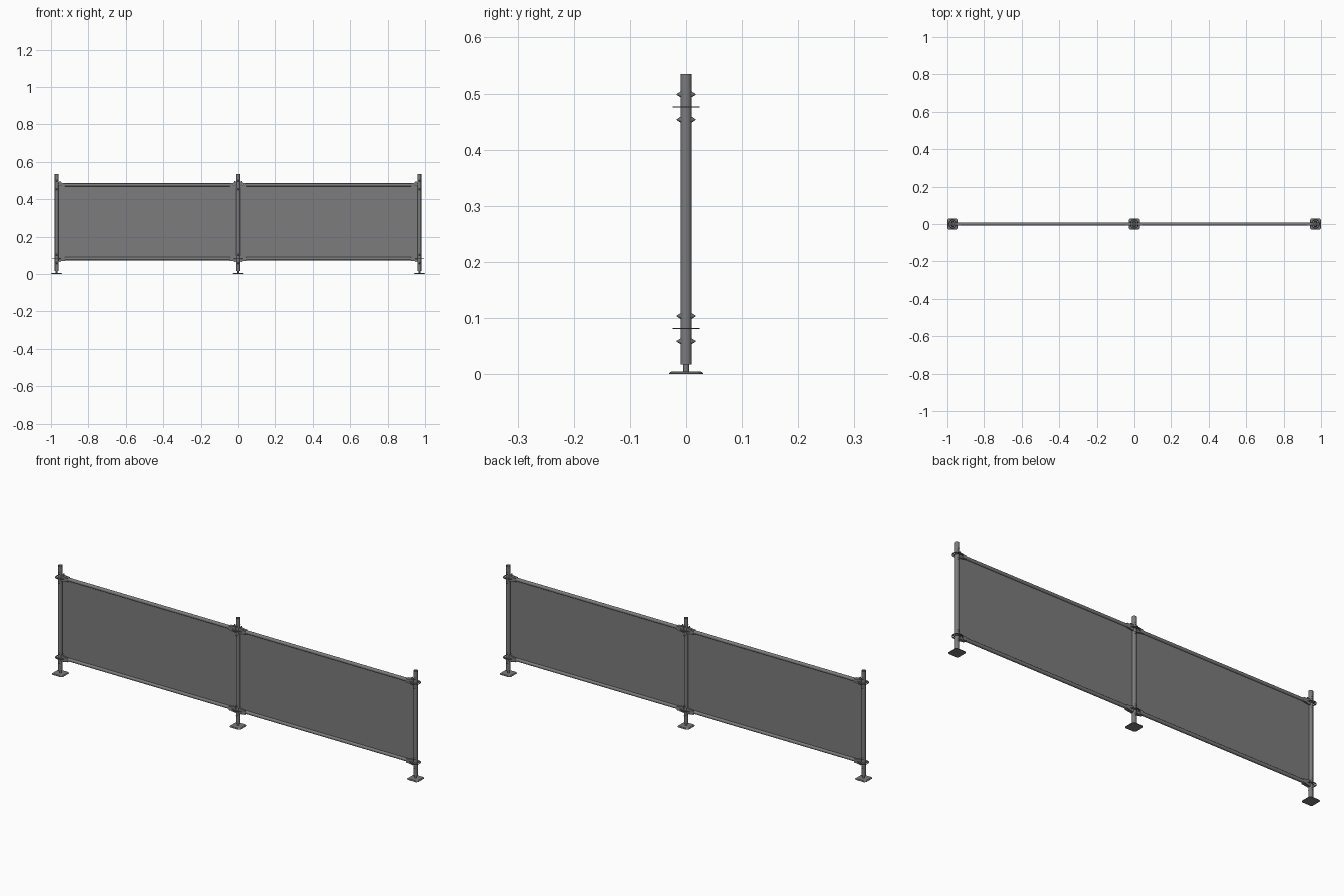
import bpy, bmesh
from math import cos, sin, pi
from mathutils import Matrix, Vector

if "Cube" in bpy.data.objects:
    bpy.data.objects.remove(bpy.data.objects["Cube"])

POSTS = (-0.97, 0.0, 0.97)
LEVELS = (0.081, 0.476)

steel = bpy.data.materials.new("dark_steel")
steel.diffuse_color = (0.2, 0.2, 0.2, 1)
steel.use_nodes = True
steel.node_tree.nodes["Principled BSDF"].inputs["Base Color"].default_value = steel.diffuse_color


def finish(name, bm, smooth=True):
    bmesh.ops.recalc_face_normals(bm, faces=bm.faces[:])
    me = bpy.data.meshes.new(name)
    bm.to_mesh(me)
    bm.free()
    me.materials.append(steel)
    ob = bpy.data.objects.new(name, me)
    bpy.context.collection.objects.link(ob)
    if smooth:
        bpy.ops.object.select_all(action='DESELECT')
        ob.select_set(True)
        bpy.context.view_layer.objects.active = ob
        bpy.ops.object.shade_smooth_by_angle(angle=0.6)
    return ob


def lathe(bm, profile, x=0, z=0, n=20, closed=False):
    """Revolve (radius, height) points around a vertical axis."""
    rings = [[bm.verts.new((x + r * cos(2 * pi * i / n), r * sin(2 * pi * i / n), z + h))
              for i in range(n)] for r, h in profile]
    pairs = list(zip(rings, rings[1:]))
    if closed:
        pairs.append((rings[-1], rings[0]))
    else:
        bm.faces.new(rings[0])
        bm.faces.new(rings[-1])
    for a, b in pairs:
        for i in range(n):
            j = (i + 1) % n
            bm.faces.new((a[i], a[j], b[j], b[i]))


def box(bm, center, size, turn=0):
    m = Matrix.Rotation(turn, 4, 'Z') @ Matrix.Translation(center) @ Matrix.Diagonal((*size, 1))
    return bmesh.ops.create_cube(bm, size=1, matrix=m)['verts']


def plate_outline(half, cut, x, z):
    k = half - cut
    return [Vector((x + sx * a, sy * b, z)) for sx, sy, a, b in
            ((1, 1, half, k), (1, 1, k, half), (-1, 1, k, half), (-1, 1, half, k),
             (-1, -1, half, k), (-1, -1, k, half), (1, -1, k, half), (1, -1, half, k))]


for x in POSTS:
    # hollow upright
    bm = bmesh.new()
    lathe(bm, [(0.010, 0.017), (0.010, 0.535), (0.008, 0.535), (0.008, 0.017)], x, closed=True)
    finish("post", bm)

    # base plate with bevelled rim, and the jack stem
    bm = bmesh.new()
    loops = [[bm.verts.new(p) for p in plate_outline(h, 0.007, x, z)]
             for h, z in ((0.03, 0), (0.03, 0.002), (0.026, 0.005))]
    bm.faces.new(loops[0])
    bm.faces.new(loops[-1])
    for a, b in zip(loops, loops[1:]):
        for i in range(8):
            j = (i + 1) % 8
            bm.faces.new((a[i], a[j], b[j], b[i]))
    finish("base_plate", bm, False)
    bm = bmesh.new()
    lathe(bm, [(0.005, 0.004), (0.005, 0.03)], x, n=12)
    finish("jack_stem", bm)

    for z in LEVELS:
        # slotted rosette: hub, rim and spokes
        bm = bmesh.new()
        for r0, r1 in ((0.009, 0.0135), (0.020, 0.024)):
            lathe(bm, [(r0, -.001), (r1, -.001), (r1, .001), (r0, .001)], 0, 0, 24, True)
        for i in range(8):
            box(bm, (0.0165, 0, 0), (0.008, 0.005, 0.002), i * pi / 4 + pi / 8)
        bmesh.ops.translate(bm, verts=bm.verts[:], vec=(x, 0, z))
        finish("rosette", bm)

        # pointed lugs on the front and back of the post, above and below the rosette
        bm = bmesh.new()
        for side in (-1, 1):
            for d in (-0.0225, 0.0225):
                m = (Matrix.Translation((x, side * 0.0125, z + d))
                     @ Matrix.Rotation(-side * pi / 2, 4, 'X'))
                bmesh.ops.create_cone(bm, cap_ends=True, segments=12, radius1=0.006,
                                      radius2=0.001, depth=0.008, matrix=m)
        finish("post_lugs", bm)

# ledger heads: two jaws over each rosette, a socket and a wedge pin
for x in POSTS:
    for s in (-1, 1):
        if abs(x + s * 0.1) > 0.97:
            continue
        for z in LEVELS:
            bm = bmesh.new()
            for up in (-1, 1):
                vs = box(bm, (0.0205, 0, up * 0.0065), (0.023, 0.016, 0.010))
                for v in vs:
                    if v.co.x < 0.02 and v.co.z * up > 0.007:
                        v.co.z += up * 0.003
            box(bm, (0.036, 0, 0), (0.018, 0.018, 0.020))
            box(bm, (0.0175, 0, 0.002), (0.006, 0.003, 0.04))
            m = Matrix.Translation((x, 0, z)) @ Matrix.Rotation(0 if s > 0 else pi, 4, 'Z')
            bmesh.ops.transform(bm, matrix=m, verts=bm.verts[:])
            finish("ledger_head", bm, False)

# rails and infill panels
for x0, x1 in zip(POSTS, POSTS[1:]):
    mid, span = (x0 + x1) / 2, x1 - x0
    for z in LEVELS:
        bm = bmesh.new()
        m = Matrix.Translation((mid, 0, z + 0.001)) @ Matrix.Rotation(pi / 2, 4, 'Y')
        bmesh.ops.create_cone(bm, cap_ends=True, segments=20, radius1=0.0085,
                              radius2=0.0085, depth=span - 0.06, matrix=m)
        finish("rail", bm)
    bm = bmesh.new()
    box(bm, (mid, 0, sum(LEVELS) / 2), (span - 0.022, 0.002, LEVELS[1] - LEVELS[0]))
    finish("infill_panel", bm, False)
